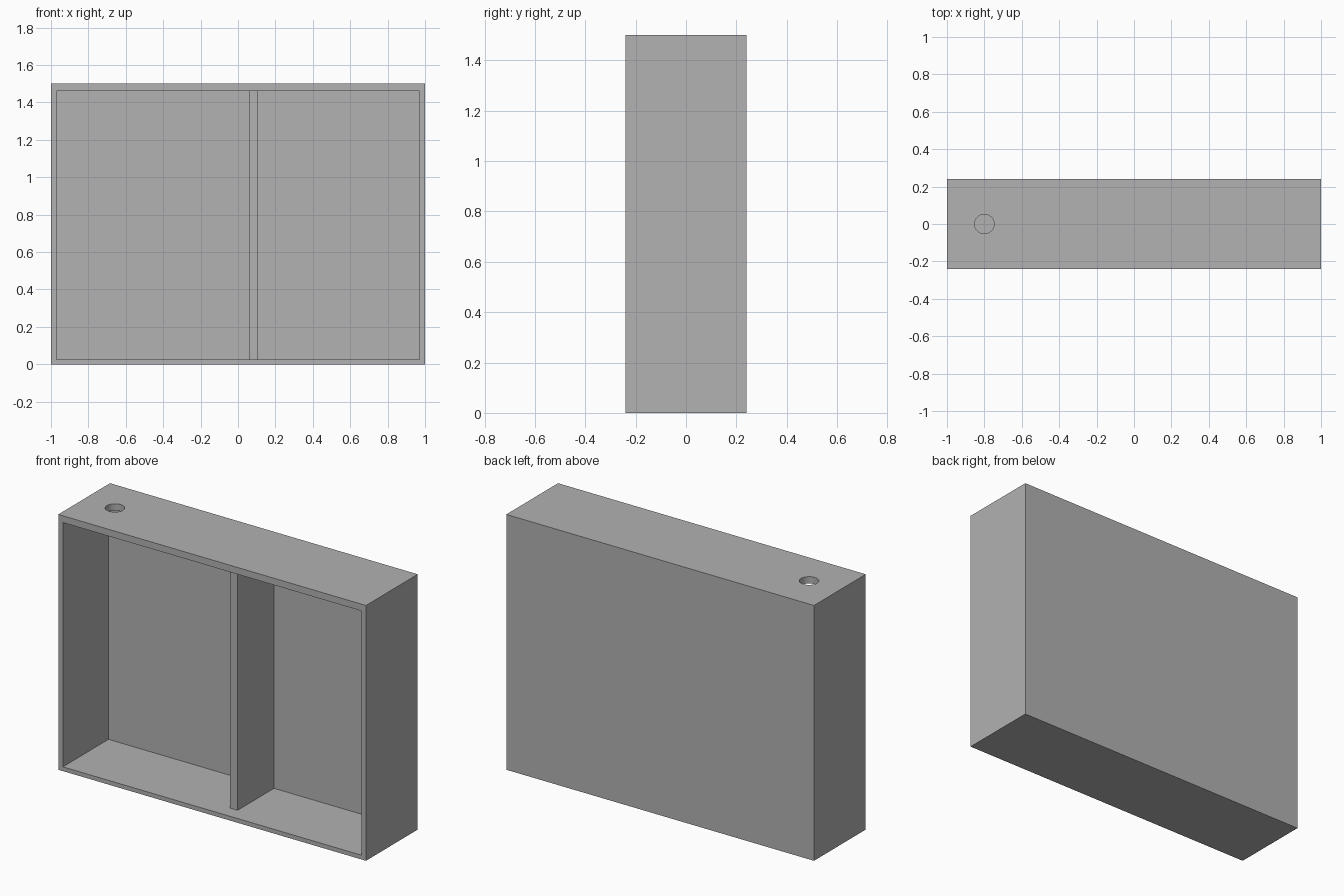
import bpy
import math

cube = bpy.data.objects.get("Cube")
if cube:
    bpy.data.objects.remove(cube, do_unlink=True)

# Plain grey for the whole model
grey = bpy.data.materials.new("plain_grey")
grey.use_nodes = True
colour = (0.445, 0.445, 0.445, 1.0)
grey.diffuse_color = colour
grey.node_tree.nodes["Principled BSDF"].inputs["Base Color"].default_value = colour


def box(name, low, high):
    """Axis-aligned box between two corners."""
    bpy.ops.mesh.primitive_cube_add(size=1, location=[(a + b) / 2 for a, b in zip(low, high)])
    obj = bpy.context.object
    obj.name = name
    obj.scale = [b - a for a, b in zip(low, high)]
    bpy.ops.object.transform_apply(location=False, rotation=False, scale=True)
    obj.data.materials.append(grey)
    return obj


def cut(target, cutter):
    """Subtract the cutter from the target, then remove the cutter."""
    cutter.hide_render = True
    mod = target.modifiers.new("cut", 'BOOLEAN')
    mod.operation = 'DIFFERENCE'
    mod.solver = 'EXACT'
    mod.object = cutter
    bpy.context.view_layer.objects.active = target
    bpy.ops.object.modifier_apply(modifier=mod.name)
    bpy.data.objects.remove(cutter, do_unlink=True)


HALF_W, HALF_D, HEIGHT = 1.0, 0.24, 1.5
INNER_W, FLOOR, CEILING, BACK = 0.97, 0.025, 1.46, 0.183

# Case: a solid block hollowed out from the front
case = box("case", (-HALF_W, -HALF_D, 0), (HALF_W, HALF_D, HEIGHT))
cut(case, box("cavity_cutter", (-INNER_W, -HALF_D - 0.1, FLOOR), (INNER_W, BACK, CEILING)))

# Round hole through the top panel
bpy.ops.mesh.primitive_cylinder_add(vertices=48, radius=0.052, depth=0.2,
                                    location=(-0.8, 0, HEIGHT))
hole = bpy.context.object
hole.data.materials.append(grey)
cut(case, hole)

# Upright divider, set back from the front edge
box("divider", (0.058, -0.155, FLOOR), (0.106, BACK, CEILING))

# Smooth hole wall, crisp panel edges
bpy.ops.object.select_all(action='DESELECT')
case.select_set(True)
bpy.context.view_layer.objects.active = case
bpy.ops.object.shade_smooth_by_angle(angle=math.radians(30))
